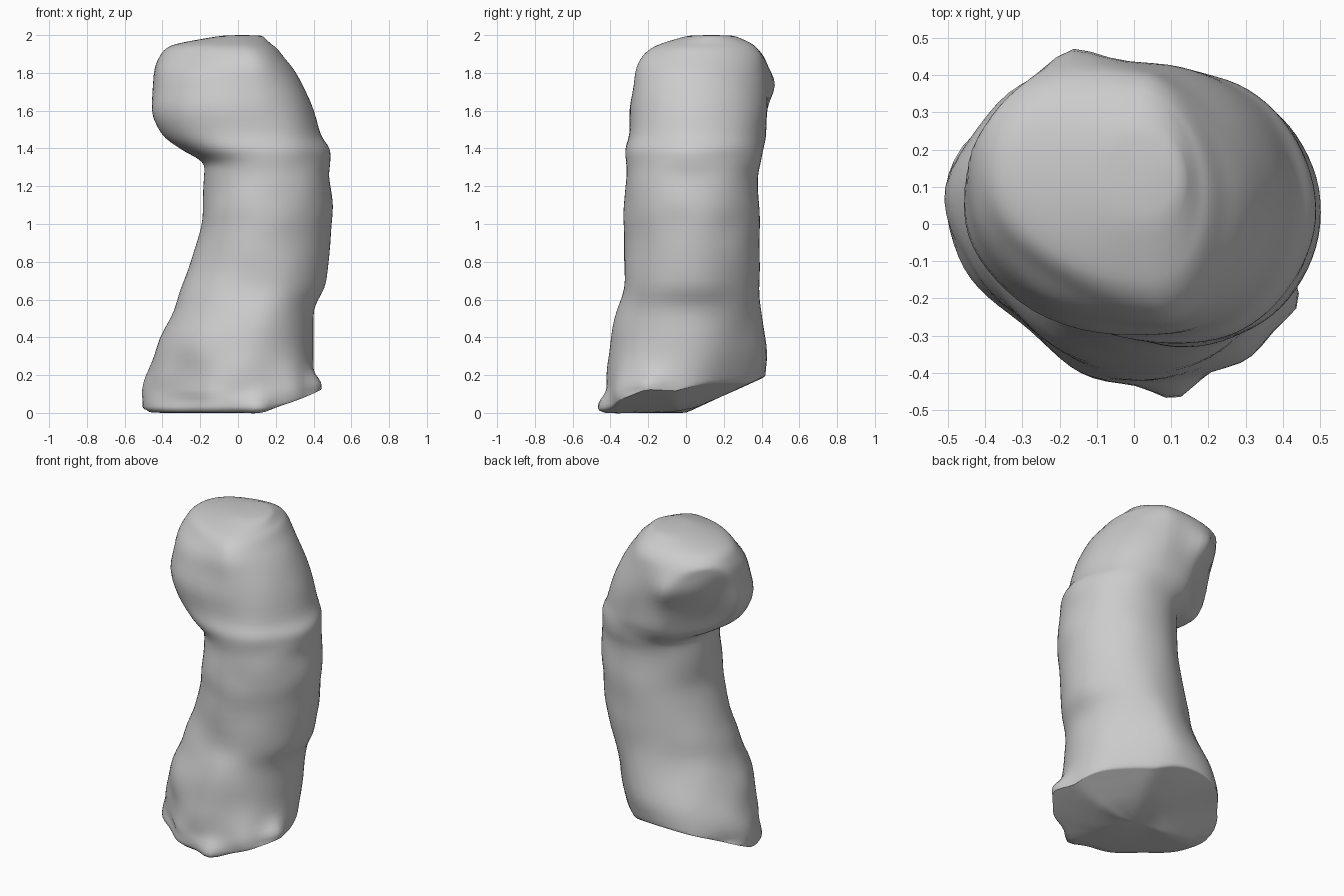
import bpy
import bmesh
from math import sin, cos, tau, exp, hypot, radians
from mathutils import Vector, noise

# Remove the default cube
default_cube = bpy.data.objects.get("Cube")
if default_cube:
    bpy.data.objects.remove(default_cube, do_unlink=True)

SEGMENTS = 72
STEPS_BETWEEN = 4

# Cross-sections in hundredths: height, x min, x max, y min, y max
SECTIONS = [
    (2, -48, 42, -43, 39),
    (10, -47, 42, -43, 40),
    (20, -46, 42, -42, 42),
    (35, -42, 41, -40, 43),
    (55, -34, 41, -36, 40),
    (70, -29, 47, -33, 39),
    (95, -20, 49, -33, 39),
    (110, -19, 50, -33, 39),
    (125, -18, 49, -32, 39),
    (133, -19, 49, -32, 40),
    (140, -31, 48, -32, 41),
    (148, -40, 43, -30, 42),
    (165, -43, 39, -28, 42),
    (180, -44, 31, -27, 42),
    (188, -43, 25, -24, 41),
    (193, -39, 21, -19, 38),
    (196, -30, 17, -12, 34),
    (200, -7, 13, 2, 25),
]

# Corner fullness: direction in degrees, height, spread, amount, sharpness
LOBES = [
    (132, 1.72, 0.20, 0.20, 6),
    (225, 1.60, 0.13, 0.12, 4),
    (225, 1.90, 0.08, -0.10, 4),
    (45, 1.82, 0.20, -0.10, 4),
    (45, 0.15, 0.40, -0.18, 4),
    (135, 0.10, 0.25, 0.12, 4),
]

# Local swellings: centre, push direction, radius
BUMPS = [
    (Vector((0.11, -0.42, 0.03)), Vector((0.01, -0.07, -0.01)), 0.07),
    (Vector((0.40, -0.18, 0.13)), Vector((0.07, -0.04, 0.02)), 0.07),
    (Vector((0.31, -0.31, 0.10)), Vector((0.03, -0.05, 0)), 0.12),
    (Vector((-0.33, -0.32, 0.08)), Vector((0.05, 0.05, 0)), 0.18),
    (Vector((-0.47, 0.10, 0.08)), Vector((-0.02, 0, 0)), 0.12),
    (Vector((-0.20, 0.42, 1.72)), Vector((0.01, 0.05, 0)), 0.10),
    (Vector((-0.30, 0.30, 1.74)), Vector((-0.03, 0.03, 0)), 0.12),
]

# Slanted cut face at the upper end
CUT_POINT = Vector((-0.30, 0.28, 1.68))
CUT_NORMAL = Vector((-0.68, 0.68, -0.28)).normalized()


def spline(a, b, c, d, t):
    """Smooth in-between of b and c."""
    return [q + 0.5 * t * (r - p + t * (2 * p - 5 * q + 4 * r - s
                                        + t * (3 * (q - r) + s - p)))
            for p, q, r, s in zip(a, b, c, d)]


def smooth_sections(rows):
    result = []
    last = len(rows) - 1
    for i in range(last):
        around = [rows[min(max(i + k, 0), last)] for k in (-1, 0, 1, 2)]
        for step in range(STEPS_BETWEEN):
            result.append(spline(*around, step / STEPS_BETWEEN))
    return result + [rows[last]]


def shape_point(p):
    """Cut the end and the base, then add swellings and wrinkles."""
    if p.z > 1.38:
        p = p - CUT_NORMAL * max(0, (p - CUT_POINT).dot(CUT_NORMAL))
    if p.z < 0.4:
        p.z = max(p.z, 0.38 * (p.x + p.y) - 0.02,
                  hypot(0.46 * max(0, p.y), 0.4 * max(0, p.x - 0.12)))
    moved = p.copy()
    for centre, push, radius in BUMPS:
        moved += push * exp(-((p - centre).length / radius) ** 2)
    if 0.1 < p.z < 1.96:
        ripple = noise.noise(Vector((p.x * 4, p.y * 4, p.z * 6)))
        side = Vector((p.x - 0.1, p.y - 0.03, 0))
        moved += side * ripple * 0.035
    return moved


def fullness(angle, z):
    total = 1
    for direction, height, spread, amount, sharpness in LOBES:
        facing = max(0, cos(angle - radians(direction))) ** sharpness
        total += amount * facing * exp(-((z - height) / spread) ** 2)
    return total


def ring_points(section, scale=1):
    """Oval ring whose left and right halves meet on a bent spine."""
    z, x0, x1, y0, y1 = [value / 100 for value in section]
    spine = 0.14 - 0.16 * (z - 1.1) ** 2
    points = []
    for k in range(SEGMENTS):
        angle = tau * k / SEGMENTS
        half_x = x1 - spine if cos(angle) > 0 else spine - x0
        reach = fullness(angle, z) * scale
        points.append(Vector((
            spine + half_x * cos(angle) * reach,
            (y0 + y1) / 2 + (y1 - y0) / 2 * sin(angle) * reach, z)))
    return points


# Bent stump body, lofted from underside to top
bm = bmesh.new()
loops = [ring_points((0, *SECTIONS[0][1:]), s) for s in (0.3, 0.6, 0.85, 0.95)]
loops += [ring_points(s) for s in smooth_sections(SECTIONS)]
rings = [[bm.verts.new(shape_point(p)) for p in loop] for loop in loops]
for lower, upper in zip(rings, rings[1:]):
    for k in range(SEGMENTS):
        n = (k + 1) % SEGMENTS
        bm.faces.new((lower[k], lower[n], upper[n], upper[k]))

# Close the underside and the top
for ring in (rings[0], rings[-1]):
    middle = sum((v.co for v in ring), Vector()) / SEGMENTS
    centre = bm.verts.new(middle)
    for k in range(SEGMENTS):
        bm.faces.new((ring[k], ring[(k + 1) % SEGMENTS], centre))
bmesh.ops.recalc_face_normals(bm, faces=bm.faces)
mesh = bpy.data.meshes.new("bent_stump")
bm.to_mesh(mesh)
bm.free()
stump = bpy.data.objects.new("bent_stump", mesh)
bpy.context.collection.objects.link(stump)

# Plain grey material
grey = bpy.data.materials.new("plain_grey")
grey.use_nodes = True
colour = (0.6, 0.6, 0.6, 1)
grey.diffuse_color = colour
grey.node_tree.nodes["Principled BSDF"].inputs["Base Color"].default_value = colour
mesh.materials.append(grey)

# Soften the surface
soften = stump.modifiers.new("soften", 'SMOOTH')
soften.factor = 0.5
soften.iterations = 3
bpy.ops.object.select_all(action='DESELECT')
stump.select_set(True)
bpy.context.view_layer.objects.active = stump
bpy.ops.object.shade_smooth_by_angle(angle=1.2)
